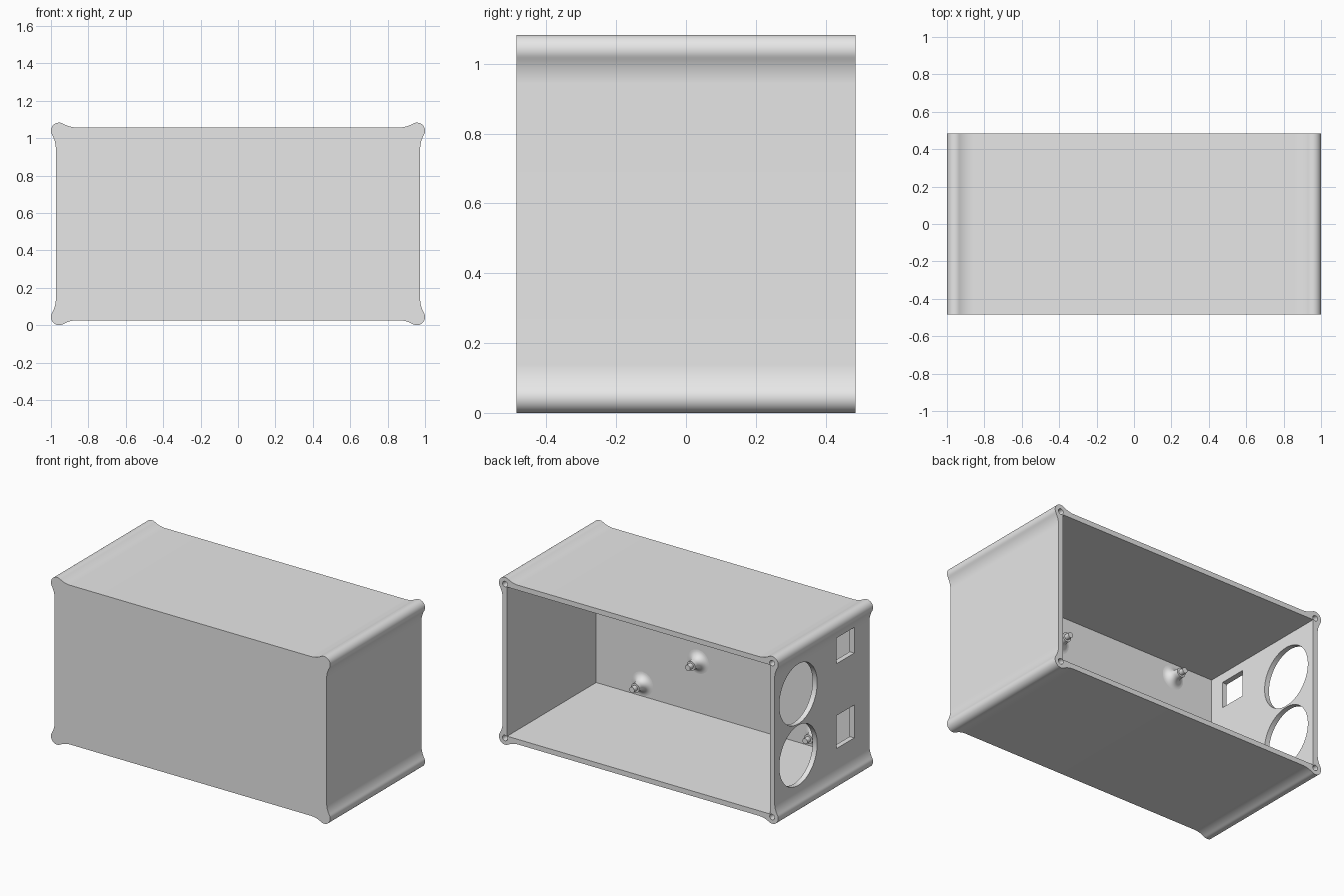
import bpy, bmesh
from math import sqrt, atan2, pi, cos, sin
from mathutils import Matrix

cube = bpy.data.objects.get("Cube")
if cube:
    bpy.data.objects.remove(cube, do_unlink=True)

grey = bpy.data.materials.new("plain grey")
grey.use_nodes = True
grey.diffuse_color = (0.8, 0.8, 0.8, 1)
grey.node_tree.nodes["Principled BSDF"].inputs["Base Color"].default_value = (0.8, 0.8, 0.8, 1)

HEIGHT, HALF_Y = 1.083, 0.485
MID = HEIGHT / 2
LUG = 0.0435              # radius of the rounded corner lugs
LUG_X, LUG_Z = 1 - LUG, MID - LUG
INNER_X, INNER_Z = 0.941, MID - 0.059
INNER_Y = -0.425          # inside face of the front wall


def finish(bm, name):
    bmesh.ops.recalc_face_normals(bm, faces=bm.faces)
    mesh = bpy.data.meshes.new(name)
    bm.to_mesh(mesh)
    bm.free()
    mesh.materials.append(grey)
    obj = bpy.data.objects.new(name, mesh)
    bpy.context.collection.objects.link(obj)
    return obj


def box(name, x0, x1, y0, y1, z0, z1):
    bm = bmesh.new()
    size = Matrix.Diagonal((x1 - x0, y1 - y0, z1 - z0, 1))
    place = Matrix.Translation(((x0 + x1) / 2, (y0 + y1) / 2, (z0 + z1) / 2))
    bmesh.ops.create_cube(bm, size=1, matrix=place @ size)
    return finish(bm, name)


def cylinder(name, radius, depth, centre, axis, sides):
    bm = bmesh.new()
    turn = Matrix.Rotation(pi / 2, 4, axis)
    bmesh.ops.create_cone(bm, cap_ends=True, segments=sides, radius1=radius, radius2=radius,
                          depth=depth, matrix=Matrix.Translation(centre) @ turn)
    return finish(bm, name)


def smooth(obj):
    bpy.ops.object.select_all(action='DESELECT')
    obj.select_set(True)
    bpy.context.view_layer.objects.active = obj
    bpy.ops.object.shade_smooth_by_angle()


def cut(obj, cutter):
    cutter.hide_render = True
    bpy.context.view_layer.objects.active = obj
    mod = obj.modifiers.new("cut", 'BOOLEAN')
    mod.operation, mod.solver, mod.object = 'DIFFERENCE', 'EXACT', cutter
    bpy.ops.object.modifier_apply(modifier=mod.name)
    bpy.data.objects.remove(cutter, do_unlink=True)


def arc(cx, cz, r, a0, a1, n):
    return [(cx + r * cos(a0 + (a1 - a0) * i / n), cz + r * sin(a0 + (a1 - a0) * i / n))
            for i in range(n + 1)]


# Corner outline: hollow sweep from the flat wall into a round lug, mirrored on the diagonal
flat, sweep = 0.0175, 0.15
run = sqrt((sweep + LUG) ** 2 - (sweep + flat) ** 2)
half = arc(-run, flat + sweep, sweep, -pi / 2, atan2(-(flat + sweep), run), 10)
half += arc(0, 0, LUG, atan2(flat + sweep, -run), pi / 4, 10)[1:]
corner = half + [(z, x) for x, z in reversed(half[:-1])]

# Enclosure shell
bm = bmesh.new()
outline = []
for sx, sz in ((1, 1), (1, -1), (-1, -1), (-1, 1)):
    for x, z in corner if sx * sz > 0 else reversed(corner):
        outline.append(bm.verts.new((sx * (LUG_X + x), -HALF_Y, MID + sz * (LUG_Z + z))))
face = bm.faces.new(outline)
new = bmesh.ops.extrude_face_region(bm, geom=[face])["geom"]
bmesh.ops.translate(bm, vec=(0, 2 * HALF_Y, 0),
                    verts=[v for v in new if isinstance(v, bmesh.types.BMVert)])
shell = finish(bm, "enclosure_shell")

# Cavity open at the back
cut(shell, box("cavity_cutter", -INNER_X, INNER_X, INNER_Y, 1, MID - INNER_Z, MID + INNER_Z))

# Blind screw holes in the back ends of the lugs
for sx in (-1, 1):
    for sz in (-1, 1):
        cut(shell, cylinder("screw_cutter", 0.018, 0.5,
                            (sx * LUG_X, HALF_Y, MID + sz * LUG_Z), 'X', 24))

# Round and square openings in one end wall
for z in (0.752, 0.355):
    cut(shell, cylinder("round_cutter", 0.194, 0.2, (-0.96, 0.243, z), 'Y', 64))
for z0, z1 in ((0.798, 0.966), (0.249, 0.462)):
    cut(shell, box("square_cutter", -1.1, -0.9, -0.33, -0.147, z0, z1))
smooth(shell)


# Board standoffs: flared foot, shoulder and thin pin, turned around the y axis
def standoff(name, x, z):
    profile = [(0.077 - 0.047 * sin(a * pi / 16), 0.05 * (1 - cos(a * pi / 16))) for a in range(9)]
    profile += [(0.03, 0.075), (0.018, 0.075), (0.018, 0.108), (0, 0.108)]
    bm = bmesh.new()
    verts = [bm.verts.new((r, y, 0)) for r, y in profile]
    edges = [bm.edges.new(pair) for pair in zip(verts, verts[1:])]
    bmesh.ops.spin(bm, geom=verts + edges, cent=(0, 0, 0), axis=(0, 1, 0),
                   angle=2 * pi, steps=32, use_duplicate=False)
    bmesh.ops.remove_doubles(bm, verts=bm.verts, dist=0.0001)
    bmesh.ops.translate(bm, verts=bm.verts, vec=(x, INNER_Y, z))
    smooth(finish(bm, name))


spots = [(0.21, 0.39), (0.21, 0.85), (0.61, 0.14), (0.71, 0.934), (-0.65, 0.934), (-0.63, 0.14)]
for i, (x, z) in enumerate(spots):
    standoff(f"standoff_{i + 1}", x, z)
